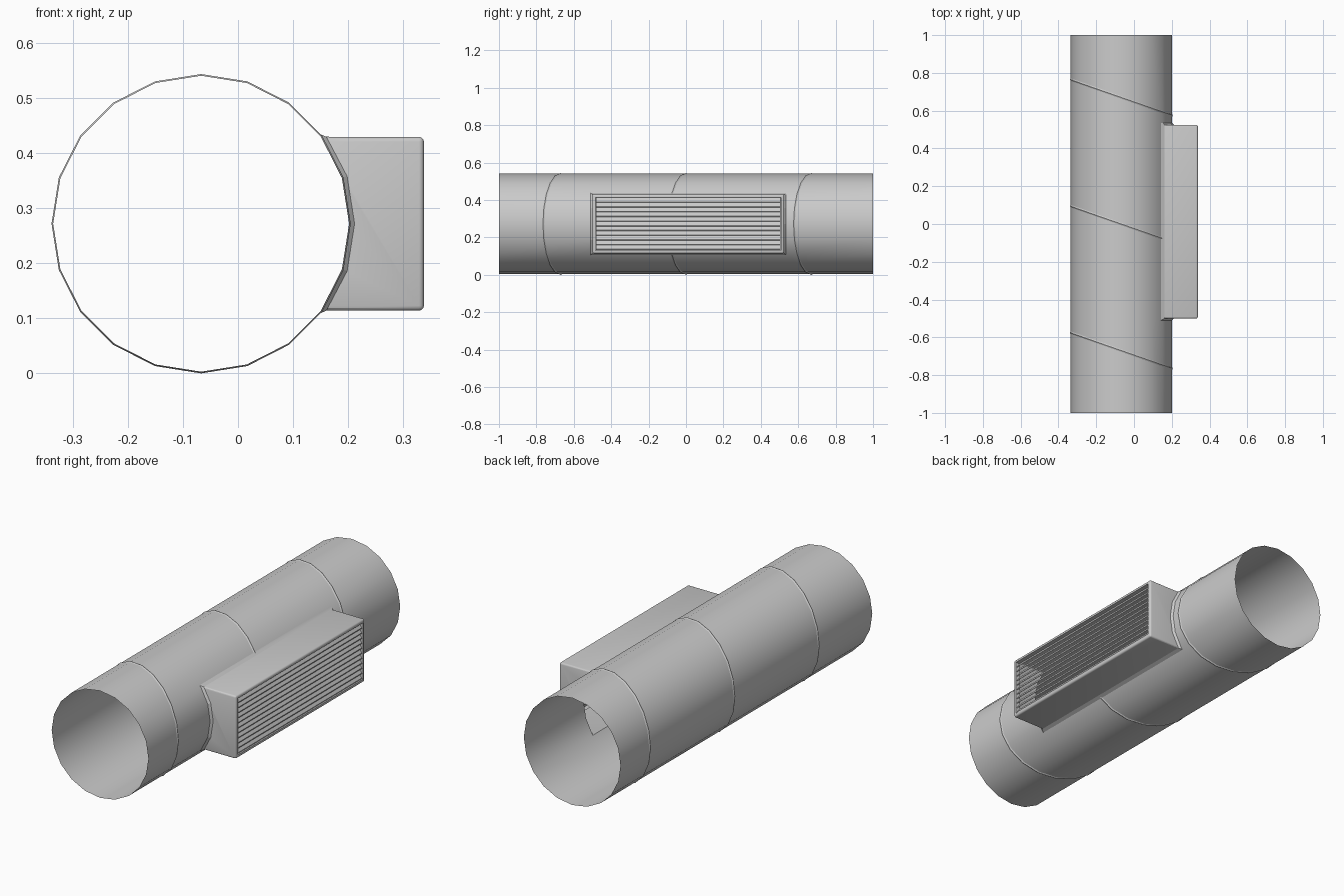
import bpy, bmesh
from math import sin, cos, pi, radians
from mathutils import Vector

if "Cube" in bpy.data.objects:
    bpy.data.objects.remove(bpy.data.objects["Cube"])

CX, CZ, R, N = -0.067, 0.272, 0.269, 20      # duct axis, radius, sides
Y0, Y1 = -0.50, 0.525                        # vent box ends
XF, ZB, ZT = 0.338, 0.114, 0.430             # box face, bottom, top
HOLE = {18, 19, 0, 1}                        # duct sides opened into the box


def pt(i, y, r=R):
    """Point on the duct at (fractional) corner i, along the flat facets."""
    k = int(i // 1)
    a, b = (Vector((CX + r * cos(2 * pi * j / N), y, CZ + r * sin(2 * pi * j / N)))
            for j in (k, k + 1))
    return a.lerp(b, i - k)


def finish(bm, name, angle=30):
    bmesh.ops.remove_doubles(bm, verts=bm.verts, dist=1e-5)
    me = bpy.data.meshes.new(name)
    bm.to_mesh(me)
    bm.free()
    ob = bpy.data.objects.new(name, me)
    bpy.context.collection.objects.link(ob)
    bpy.ops.object.select_all(action='DESELECT')
    ob.select_set(True)
    bpy.context.view_layer.objects.active = ob
    bpy.ops.object.shade_smooth_by_angle(angle=radians(angle))
    return ob


def quad(bm, *pts):
    return bm.faces.new([bm.verts.new(p) for p in pts])


# Round duct, open at both ends, with a hole behind the vent box
bm = bmesh.new()
rows = [-1, Y0, Y1, 1]
for k in range(3):
    for i in range(N):
        if k == 1 and i in HOLE:
            continue
        quad(bm, pt(i, rows[k]), pt(i, rows[k + 1]), pt(i + 1, rows[k + 1]), pt(i + 1, rows[k]))
finish(bm, "duct")

# Thin slanted seam ridges around the duct
for n, yc in enumerate((-0.67, 0, 0.67)):
    bm = bmesh.new()

    def ridge(i, dy, h):
        return pt(i, yc - 0.095 * cos(2 * pi * i / N) + dy, R + h)
    for i in range(N):
        if yc == 0 and i in HOLE:
            continue
        for a, b in (((-0.007, 0), (0, 0.003)), ((0, 0.003), (0.007, 0))):
            quad(bm, ridge(i, *a), ridge(i, *b), ridge(i + 1, *b), ridge(i + 1, *a))
    finish(bm, f"seam_ridge_{n + 1}", 40)

# Vent box: saddle-shaped back, rounded outer edges, open framed front
bm = bmesh.new()
profile = [(pt(i, 0).x, pt(i, 0).z) for i in range(-2, 3)] + [(XF, ZT), (XF, ZB)]
near = [bm.verts.new((x, Y0, z)) for x, z in profile]
far = [bm.verts.new((x, Y1, z)) for x, z in profile]
bm.faces.new(near)
bm.faces.new(far[::-1])
for i in range(4, 7):
    j = (i + 1) % 7
    bm.faces.new((near[i], far[i], far[j], near[j]))
bmesh.ops.recalc_face_normals(bm, faces=bm.faces)
front = [f for f in bm.faces if all(abs(v.co.x - XF) < 1e-5 for v in f.verts)]
if front[0].normal.x < 0:
    bmesh.ops.reverse_faces(bm, faces=bm.faces)
outer = [e for e in bm.edges if len(e.link_faces) == 2]
bmesh.ops.bevel(bm, geom=outer, offset=0.009, segments=3, profile=0.5, affect='EDGES')
front = [max((f for f in bm.faces if f.normal.x > 0.99), key=lambda f: f.calc_area())]
bmesh.ops.inset_region(bm, faces=front, thickness=0.010)
lip = bmesh.ops.extrude_discrete_faces(bm, faces=front)['faces']
bmesh.ops.translate(bm, verts=lip[0].verts, vec=(-0.024, 0, 0))
bmesh.ops.delete(bm, geom=lip, context='FACES')
finish(bm, "vent_box")

# Small flared flange where the box meets the duct
bm = bmesh.new()
W = 0.010
e = 0.13
arc = [-2, -1, 0, 1, 2]
for y, s in ((Y0, -1), (Y1, 1)):
    out = [pt(-2 - e, y + s * W)] + [pt(i, y + s * W) for i in arc] + [pt(2 + e, y + s * W)]
    inn = [pt(-2, y)] + [pt(i, y, R + W) for i in arc] + [pt(2, y)]
    inn[0] = inn[1] = Vector((pt(2, y).x + W, y, ZB))
    inn[-1] = inn[-2] = Vector((pt(2, y).x + W, y, ZT))
    for k in range(6):
        if k in (0, 5):
            bm.faces.new([bm.verts.new(p) for p in
                          (out[k], out[k + 1], inn[k])])
        else:
            quad(bm, out[k], out[k + 1], inn[k + 1], inn[k])
for i, z in ((-2 - e, ZB), (2 + e, ZT)):
    x = pt(2, 0).x + W
    quad(bm, pt(i, Y0 - W), pt(i, Y1 + W), Vector((x, Y1, z)), Vector((x, Y0, z)))
bmesh.ops.recalc_face_normals(bm, faces=bm.faces)
finish(bm, "box_flange", 60)

# Slanted louver slats across the vent front
zb, zt, count = ZB + 0.019, ZT - 0.019, 11
pitch = (zt - zb) / count
ym, half = (Y0 + Y1) / 2, (Y1 - Y0) / 2 - 0.019
for k in range(count):
    z = zb + k * pitch
    bm = bmesh.new()
    sec = [(XF - 0.004, z), (XF - 0.004, z + 0.004),
           (XF - 0.022, z + pitch + 0.003), (XF - 0.022, z + pitch - 0.001)]
    a = [bm.verts.new((x, ym - half, zz)) for x, zz in sec]
    b = [bm.verts.new((x, ym + half, zz)) for x, zz in sec]
    bm.faces.new(a)
    bm.faces.new(b[::-1])
    for i in range(4):
        j = (i + 1) % 4
        bm.faces.new((a[i], b[i], b[j], a[j]))
    bmesh.ops.recalc_face_normals(bm, faces=bm.faces)
    finish(bm, f"louver_slat_{k + 1}")
